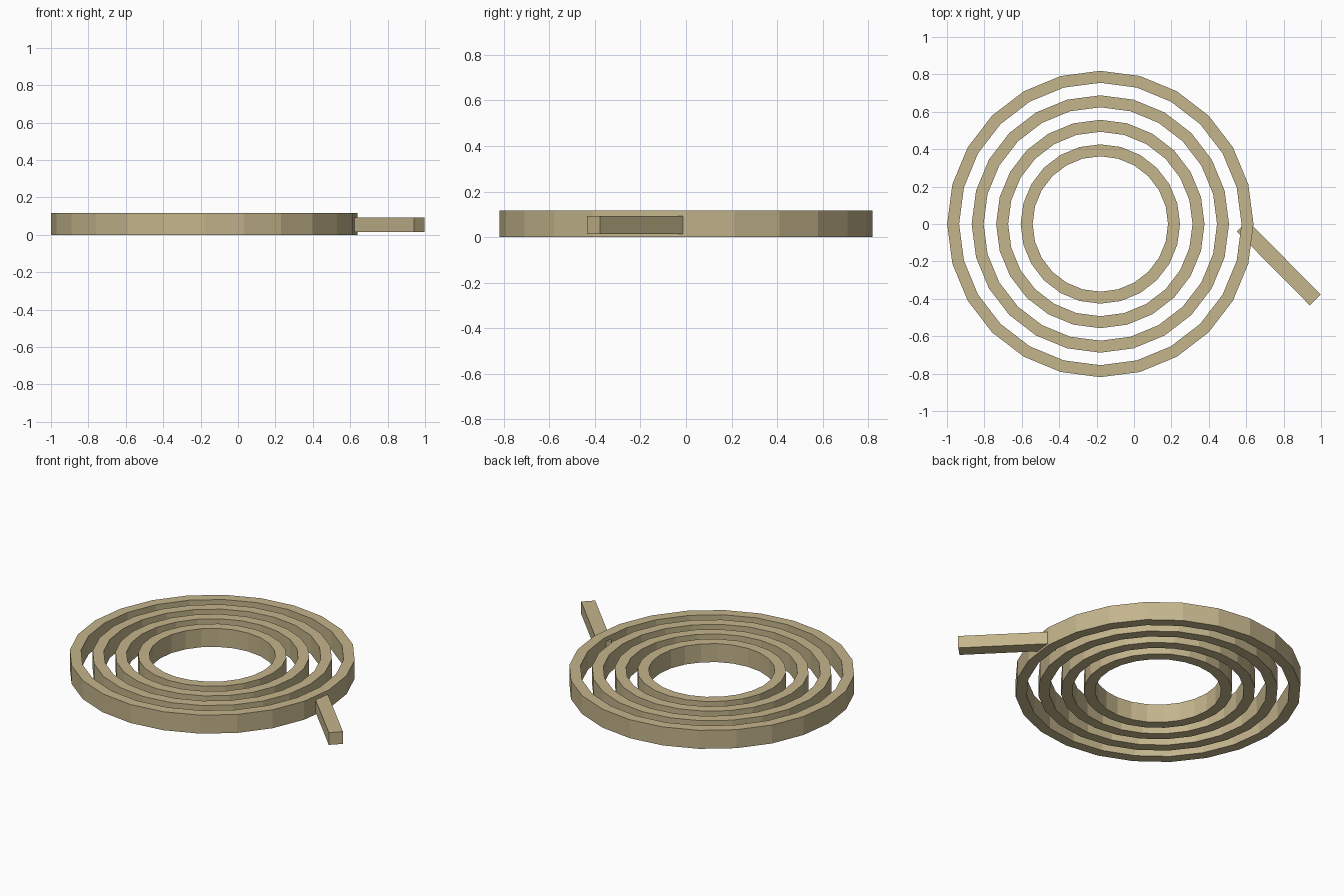
import bpy, bmesh, math

if "Cube" in bpy.data.objects:
    bpy.data.objects.remove(bpy.data.objects["Cube"])

CX = -0.18        # ring centre in x
HEIGHT = 0.117    # ring height
SIDES = 24

mat = bpy.data.materials.new("tan")
mat.diffuse_color = (0.55, 0.46, 0.26, 1)
mat.use_nodes = True
mat.node_tree.nodes["Principled BSDF"].inputs["Base Color"].default_value = mat.diffuse_color


def finish(name, bm):
    bmesh.ops.recalc_face_normals(bm, faces=bm.faces)
    mesh = bpy.data.meshes.new(name)
    bm.to_mesh(mesh)
    bm.free()
    mesh.materials.append(mat)
    obj = bpy.data.objects.new(name, mesh)
    bpy.context.collection.objects.link(obj)
    return obj


def ring(name, r_out, r_in):
    """Flat-sided hoop with a rectangular section."""
    bm = bmesh.new()
    loops = []
    for i in range(SIDES):
        a = math.tau * i / SIDES
        section = [(r_out, 0), (r_out, HEIGHT), (r_in, HEIGHT), (r_in, 0)]
        loops.append([bm.verts.new((r * math.cos(a), r * math.sin(a), z)) for r, z in section])
    for i in range(SIDES):
        p, q = loops[i], loops[(i + 1) % SIDES]
        for k in range(4):
            m = (k + 1) % 4
            bm.faces.new((p[k], q[k], q[m], p[m]))
    finish(name, bm).location.x = CX


# Four concentric coil rings
for n in range(4):
    r = 0.819 - 0.131 * n
    ring(f"coil_ring_{n + 1}", r, r - 0.064)

# Terminal bar leaving the outer ring diagonally
bm = bmesh.new()
bmesh.ops.create_cube(bm, size=1)
bmesh.ops.scale(bm, vec=(0.555, 0.082, 0.078), verts=bm.verts)
bar = finish("terminal_bar", bm)
bar.location = (0.774, -0.209, 0.053)
bar.rotation_euler.z = math.radians(-45.3)
